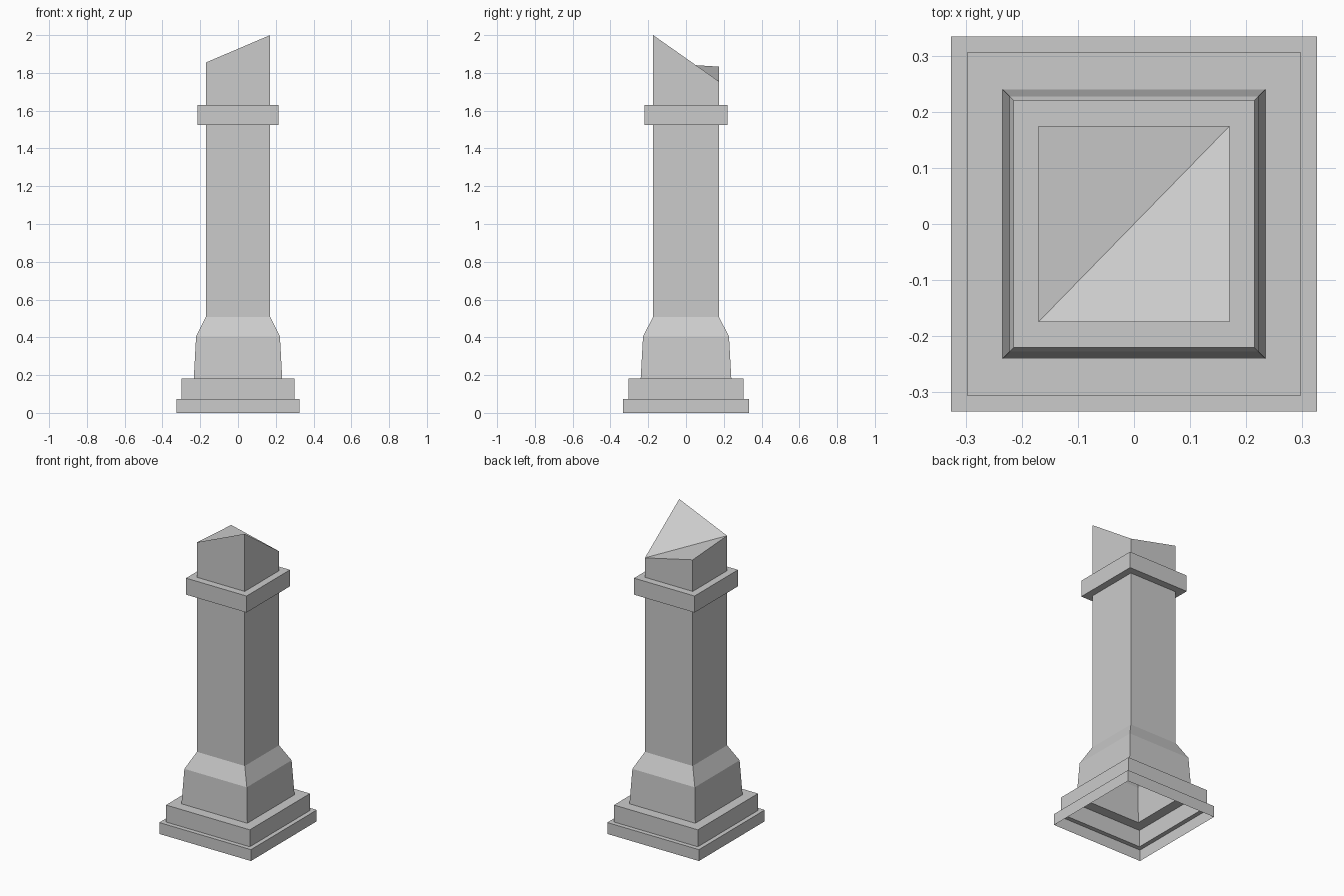
import bpy
import bmesh

cube = bpy.data.objects.get("Cube")
if cube:
    bpy.data.objects.remove(cube, do_unlink=True)

# Plain stone colour
stone = bpy.data.materials.new("grey_stone")
stone.use_nodes = True
colour = (0.6, 0.6, 0.6, 1)
stone.diffuse_color = colour
bsdf = stone.node_tree.nodes["Principled BSDF"]
bsdf.inputs["Base Color"].default_value = colour
bsdf.inputs["Roughness"].default_value = 0.9

CORNERS = ((-1, -1), (1, -1), (1, 1), (-1, 1))
DEPTH = 1.025  # the pillar is slightly deeper than wide


def square(bm, half, heights):
    """Add a square loop; heights gives the z of each corner."""
    return [bm.verts.new((sx * half, sy * half * DEPTH, z))
            for (sx, sy), z in zip(CORNERS, heights)]


def sleeve(name, profile, broken_top=None):
    """Loft square loops along (half width, z); the ends stay open."""
    bm = bmesh.new()
    loops = [square(bm, half, [z] * 4) for half, z in profile]
    if broken_top:
        loops.append(square(bm, profile[-1][0], broken_top))
    for low, high in zip(loops, loops[1:]):
        for i in range(4):
            j = (i + 1) % 4
            bm.faces.new((low[i], low[j], high[j], high[i]))
    if broken_top:
        # Two slanted facets meeting along the diagonal
        a, b, c, d = loops[-1]
        bm.faces.new((a, b, c))
        bm.faces.new((a, c, d))
    mesh = bpy.data.meshes.new(name)
    bm.to_mesh(mesh)
    bm.free()
    mesh.materials.append(stone)
    obj = bpy.data.objects.new(name, mesh)
    bpy.context.collection.objects.link(obj)
    return obj


# Hollow stepped base, open underneath
sleeve("lower_step", [(0.326, 0), (0.326, 0.073), (0.298, 0.073)])
sleeve("upper_step", [(0.298, 0.073), (0.298, 0.182), (0.234, 0.182)])

# Tapered pedestal with a sloped shoulder
sleeve("pedestal", [(0.234, 0.182), (0.222, 0.405), (0.17, 0.508)])

# Shaft with its broken, slanted top
sleeve("shaft", [(0.17, 0.508)], broken_top=(1.855, 2.0, 1.755, 1.833))

# Square band around the shaft
sleeve("collar", [(0.17, 1.524), (0.215, 1.524), (0.215, 1.63), (0.17, 1.63)])
